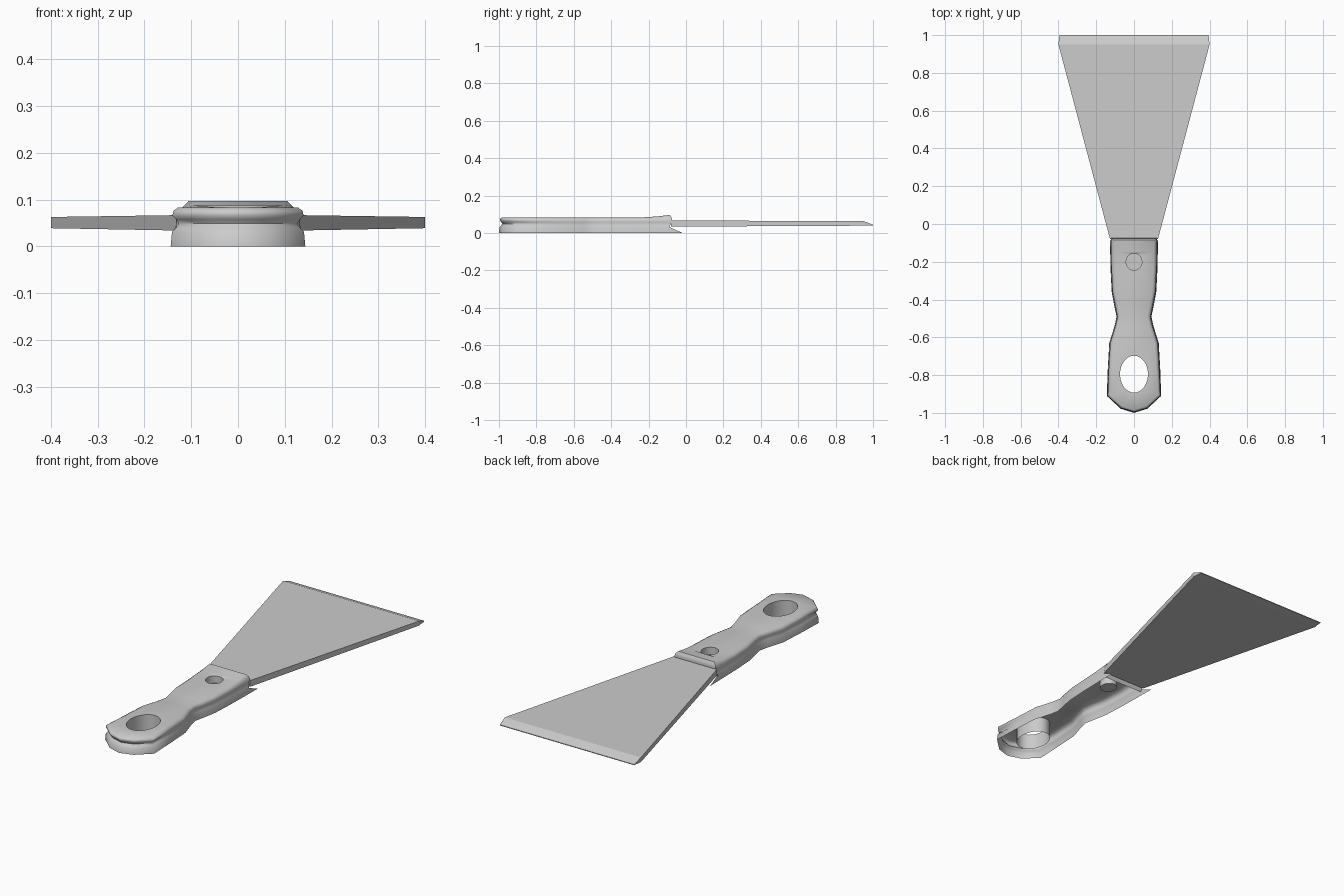
import bpy, bmesh, math
from mathutils import Vector

if "Cube" in bpy.data.objects:
    bpy.data.objects.remove(bpy.data.objects["Cube"])


def finish(name, bm, angle=0):
    bmesh.ops.recalc_face_normals(bm, faces=bm.faces)
    me = bpy.data.meshes.new(name)
    bm.to_mesh(me)
    bm.free()
    ob = bpy.data.objects.new(name, me)
    bpy.context.collection.objects.link(ob)
    if angle:
        bpy.ops.object.select_all(action='DESELECT')
        ob.select_set(True)
        bpy.context.view_layer.objects.active = ob
        bpy.ops.object.shade_smooth_by_angle(angle=math.radians(angle))
    return ob


def ring(bm, cy, rx, ry, z, n=32):
    return [bm.verts.new((rx * math.cos(2 * math.pi * i / n),
                          cy + ry * math.sin(2 * math.pi * i / n), z)) for i in range(n)]


def bridge(bm, a, b, closed=True):
    n = len(a)
    for i in range(n if closed else n - 1):
        j = (i + 1) % n
        bm.faces.new((a[i], a[j], b[j], b[i]))


# Handle: hollow shell, open underneath, lofted from an outline
half = [(.128, -.08), (.126, -.15), (.124, -.24), (.118, -.36), (.103, -.44), (.092, -.49),
        (.103, -.54), (.131, -.63), (.139, -.77), (.144, -.91), (.071, -.978)]
outline = [Vector(p) for p in half + [(0, -1)] + [(-x, y) for x, y in reversed(half)]]
last = len(outline) - 1
normals = []
for i, p in enumerate(outline):
    t = outline[min(i + 1, last)] - outline[max(i - 1, 0)]
    normals.append(Vector((-t.y, t.x)).normalized())
normals[0], normals[last] = Vector((1, 0)), Vector((-1, 0))

# inset at the sides, inset at the tail, height, front end y, rise of the front lip
levels = [(0, 0, 0, -.018, 0), (.002, .003, .031, -.088, 0), (.005, .012, .04, -.085, 0),
          (.007, .018, .049, -.082, 0), (.006, .012, .058, -.078, 0), (.005, .004, .066, -.074, 0),
          (.01, .006, .076, -.078, .009), (.022, .016, .083, -.086, .014)]
bm = bmesh.new()
rows = []
for side, tail, z, front, rise in levels:
    row = []
    for i, p in enumerate(outline):
        q = p - normals[i] * (tail if p.y < -.9 else side)
        h = z
        if i in (0, last):
            q.y = front
            h += rise
        elif i in (1, last - 1):
            h += rise * .4
        row.append(bm.verts.new((q.x, q.y, h)))
    rows.append(row)
for a, b in zip(rows, rows[1:]):
    bridge(bm, a, b, closed=False)

# Front wall of the handle, dropping slightly below the blade
for a, b in zip(rows[1:], rows[2:]):
    bm.faces.new((a[0], a[last], b[last], b[0]))
drop = [bm.verts.new((s * .122, -.094, .018)) for s in (-1, 1)]
bm.faces.new((rows[1][0], rows[1][last], *drop))

# Top surface with hanging hole and rivet recess
top = rows[-1]
bm.faces.new((top[0], top[last], top[last - 1], top[1]))
hang = ring(bm, -.795, .074, .098, .083)
rivet = ring(bm, -.2, .042, .045, .083, 24)
edges = []
for loop in (top[1:last], hang, rivet):
    for i, v in enumerate(loop):
        w = loop[(i + 1) % len(loop)]
        edges.append(bm.edges.get((v, w)) or bm.edges.new((v, w)))
bmesh.ops.triangle_fill(bm, use_beauty=True, edges=edges)
bridge(bm, hang, ring(bm, -.795, .074, .098, 0))
floor = ring(bm, -.2, .042, .045, .045, 24)
bridge(bm, rivet, floor)
bm.faces.new(floor)
finish("handle", bm, 60)

# Blade: tapered plate with a bevelled tip, (y, half width, bottom, top)
bm = bmesh.new()
sections = []
for y, w, lo, hi in [(-.08, .127, .034, .067), (.95, .4, .039, .063), (1, .395, .04, .044)]:
    sections.append([bm.verts.new(c) for c in ((-w, y, lo), (w, y, lo), (w, y, hi), (-w, y, hi))])
for a, b in zip(sections, sections[1:]):
    bridge(bm, a, b)
bm.faces.new(sections[0])
bm.faces.new(sections[-1])
finish("blade", bm)
